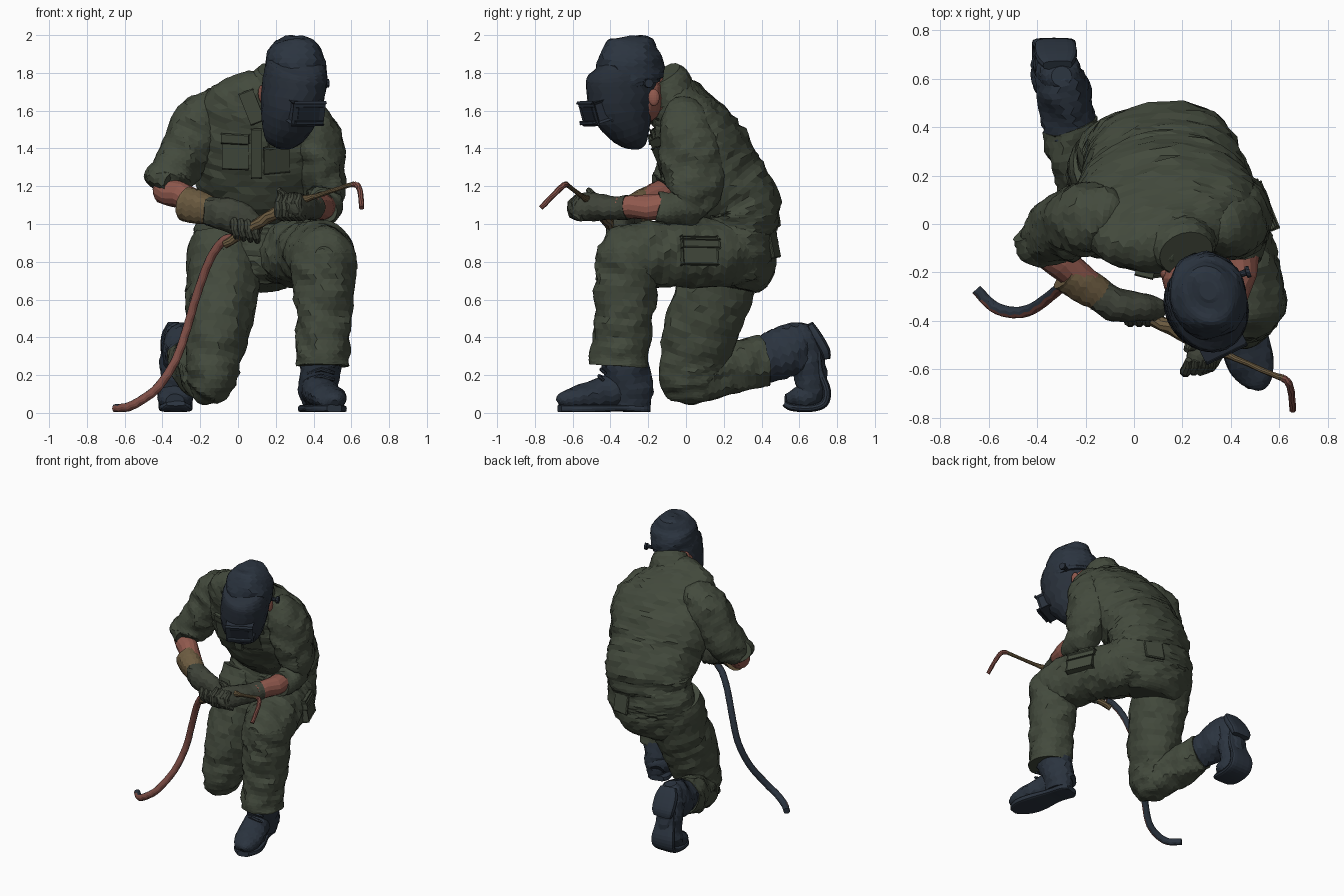
import bpy, bmesh, math
from mathutils import Vector, Matrix, noise
from mathutils.bvhtree import BVHTree


def material(name, rgb):
    m = bpy.data.materials.new(name)
    m.diffuse_color = (*rgb, 1)
    return m


CLOTH = material("olive cloth", (0.056, 0.068, 0.046))
GLOVE = material("dark glove green", (0.050, 0.057, 0.041))
NAVY = material("navy leather", (0.024, 0.034, 0.050))
MASKC = material("dark mask", (0.022, 0.030, 0.043))
GLASS = material("dark glass", (0.014, 0.020, 0.030))
SKIN = material("skin", (0.28, 0.100, 0.075))
TAN = material("tan leather", (0.15, 0.105, 0.052))
RED = material("red rubber", (0.21, 0.075, 0.060))

X, Y, Z = Vector((1, 0, 0)), Vector((0, 1, 0)), Vector((0, 0, 1))


def finish(name, bm, mats, rule=None):
    bmesh.ops.recalc_face_normals(bm, faces=bm.faces)
    bm.normal_update()
    if rule:
        for f in bm.faces:
            f.material_index = rule(f)
    me = bpy.data.meshes.new(name)
    bm.to_mesh(me)
    bm.free()
    for m in mats:
        me.materials.append(m)
    ob = bpy.data.objects.new(name, me)
    bpy.context.collection.objects.link(ob)
    return ob


def spline(pts, k, s):
    """Catmull-Rom through tuples of any length."""
    p = [pts[max(0, min(len(pts) - 1, k + d))] for d in (-1, 0, 1, 2)]
    return [0.5 * (2 * b + (c - a) * s + (2 * a - 5 * b + 4 * c - d) * s * s
                   + (3 * b - a - 3 * c + d) * s ** 3) for a, b, c, d in zip(*p)]


def loft(name, rings, mats, ref=X, n=18, sub=4, wrinkle=0.0, power=1.0, rule=None):
    """Tube through rings (x, y, z, half width along ref, half depth)."""
    rings = [r if len(r) == 5 else (*r, r[3]) for r in rings]
    samples = [spline(rings, k, i / sub) for k in range(len(rings) - 1) for i in range(sub)]
    samples.append(rings[-1])
    cs = [Vector(s[:3]) for s in samples]
    bm = bmesh.new()
    loops = []
    for i, s in enumerate(samples):
        t = (cs[min(i + 1, len(cs) - 1)] - cs[max(i - 1, 0)]).normalized()
        u = (ref - t * ref.dot(t)).normalized()
        v = t.cross(u)
        loop = []
        for j in range(n):
            a = 2 * math.pi * (j + 0.5 * (i % 2) * (power == 1)) / n
            c, d = math.cos(a), math.sin(a)
            c = math.copysign(abs(c) ** power, c)
            d = math.copysign(abs(d) ** power, d)
            loop.append(bm.verts.new(cs[i] + u * c * max(s[3], .004) + v * d * max(s[4], .004)))
        loops.append(loop)
    for l0, l1 in zip(loops, loops[1:]):
        for j in range(n):
            k = (j + 1) % n
            bm.faces.new((l0[j], l0[k], l1[k], l1[j]))
    bm.faces.new(loops[0])
    bm.faces.new(loops[-1])
    bmesh.ops.recalc_face_normals(bm, faces=bm.faces)
    bm.normal_update()
    if wrinkle:
        # cloth folds: sharp ridges plus broad lumps
        moves = []
        for w in bm.verts:
            p = w.co
            q = Vector((p.x * 6 + p.z * 4, p.y * 6 - p.z * 3, p.z * 8))
            ridge = 0.35 - abs(noise.noise(q)) * 2
            moves.append(w.normal * wrinkle * (ridge + 0.8 * noise.noise(p * 14)))
        for w, m in zip(bm.verts, moves):
            w.co += m
    for w in bm.verts:
        w.co.z = max(w.co.z, 0.004)
    return finish(name, bm, mats, rule)


def ball(name, c, r, mat):
    bm = bmesh.new()
    bmesh.ops.create_uvsphere(bm, u_segments=16, v_segments=10, radius=1)
    for v in bm.verts:
        v.co = Vector(c) + Vector(a * b for a, b in zip(v.co, r))
    return finish(name, bm, [mat])


def box(name, c, size, u, f, mat, bevel=0.01):
    """Box whose width runs along u and depth along f."""
    f = Vector(f).normalized()
    u = Vector(u)
    u = (u - f * u.dot(f)).normalized()
    rot = Matrix((u, f, u.cross(f))).transposed()
    bm = bmesh.new()
    bmesh.ops.create_cube(bm, size=1)
    for v in bm.verts:
        v.co = Vector(c) + rot @ Vector(a * b for a, b in zip(v.co, size))
    if bevel:
        bmesh.ops.bevel(bm, geom=bm.edges[:], offset=bevel, segments=1, affect='EDGES')
    return finish(name, bm, [mat])


def patch(name, ob, near, size, u, mat):
    """Pocket or flap laid on the nearest point of a garment."""
    me = ob.data
    tree = BVHTree.FromPolygons([v.co for v in me.vertices], [p.vertices[:] for p in me.polygons])
    hit = tree.find_nearest(Vector(near))
    box(name, hit[0], size, u, hit[1], mat, .006)


W = dict(n=28, sub=6, wrinkle=0.016)

# --- jacket and trousers ---
jacket = loft("jacket", [(.10, .28, .98, .31, .20), (.11, .285, 1.06, .325, .22), (.115, .27, 1.12, .32, .225),
                         (.12, .17, 1.25, .35, .245), (.125, .08, 1.42, .38, .235), (.14, -.005, 1.58, .35, .185),
                         (.17, -.06, 1.67, .27, .14), (.21, -.105, 1.74, .14, .10), (.23, -.12, 1.77, .08, .07)],
              [CLOTH], ref=Vector((1, .08, 0)), **W)
loft("collar", [(.18, -.065, 1.67, .17, .13), (.20, -.095, 1.75, .14, .12), (.215, -.12, 1.795, .115, .10)],
     [CLOTH], wrinkle=.008)
seat = loft("trouser_seat", [(.08, .26, .66, .18, .12), (.08, .27, .72, .27, .19), (.09, .27, .85, .34, .21),
                             (.10, .28, .96, .33, .205), (.11, .28, 1.06, .30, .19)], [CLOTH], **W)
thigh = loft("front_thigh", [(.22, .32, .85, .17, .16), (.26, .22, .85, .20, .185), (.33, .08, .845, .19, .185),
                             (.40, -.10, .845, .18, .18), (.445, -.28, .835, .175, .17),
                             (.455, -.40, .83, .14, .13), (.455, -.465, .83, .05, .05)], [CLOTH], **W)
loft("front_shin", [(.45, -.31, .93, .07, .07), (.45, -.31, .86, .165, .155), (.455, -.315, .70, .165, .165),
                    (.455, -.33, .50, .15, .16), (.45, -.35, .32, .14, .155), (.45, -.355, .25, .14, .155)],
     [CLOTH], **W)
loft("kneeling_thigh", [(-.07, .25, .92, .19, .18), (-.08, .18, .72, .20, .20), (-.10, .10, .50, .18, .20),
                        (-.13, .04, .30, .15, .18), (-.14, .02, .17, .13, .155), (-.14, .02, .08, .09, .11),
                        (-.14, .02, .05, .03, .04)], [CLOTH], **W)
loft("kneeling_shin", [(-.14, -.03, .19, .06, .07), (-.16, .06, .19, .125, .13), (-.19, .16, .21, .13, .135),
                       (-.23, .28, .25, .125, .14), (-.265, .41, .28, .115, .135)], [CLOTH], **W)

# --- pockets and lapel ---
patch("thigh_cargo_pocket", thigh, (.60, .10, .86), (.20, .03, .15), (-.3, 1, 0), CLOTH)
patch("thigh_pocket_flap", thigh, (.60, .10, .92), (.21, .045, .045), (-.3, 1, 0), CLOTH)
patch("seat_pocket", seat, (.28, .7, .90), (.14, .02, .14), X, CLOTH)
for side, x in (("right", -.07), ("left", .28)):
    patch(side + "_chest_pocket", jacket, (x, -.4, 1.29), (.13, .02, .14), X, CLOTH)
    patch(side + "_chest_flap", jacket, (x, -.4, 1.36), (.14, .035, .045), X, CLOTH)
patch("right_lapel", jacket, (.05, -.35, 1.60), (.07, .03, .17), (1, 0, .4), CLOTH)
patch("front_placket", jacket, (.12, -.45, 1.30), (.045, .02, .26), X, CLOTH)

# --- sleeves ---
loft("right_sleeve", [(-.04, .02, 1.61, .10), (-.12, .025, 1.585, .14), (-.20, .02, 1.525, .15),
                      (-.26, .0, 1.41, .135, .15), (-.32, -.03, 1.30, .125, .14), (-.36, -.06, 1.24, .11, .125),
                      (-.375, -.075, 1.19, .075, .09)], [CLOTH], **W)
loft("left_sleeve", [(.30, -.02, 1.59, .09), (.37, -.005, 1.545, .13), (.42, .01, 1.44, .135, .16),
                     (.44, .03, 1.32, .125, .165), (.45, .04, 1.20, .12, .155), (.45, .01, 1.11, .105, .12),
                     (.45, -.07, 1.08, .095, .09), (.45, -.15, 1.085, .08, .08)], [CLOTH], **W)
loft("right_rolled_cuff", [(-.42, -.02, 1.265, .075, .09), (-.385, -.07, 1.245, .09, .11),
                           (-.33, -.12, 1.22, .07, .09)], [CLOTH], ref=Z, wrinkle=.012)

# --- forearms and gloves ---
loft("right_forearm", [(-.435, -.05, 1.18, .04), (-.40, -.07, 1.18, .072), (-.30, -.16, 1.15, .07),
                       (-.18, -.25, 1.10, .055)], [SKIN], ref=Z, n=14, sub=2)
loft("left_forearm", [(.45, -.08, 1.09, .07), (.44, -.20, 1.09, .068), (.39, -.36, 1.09, .055)],
     [SKIN], n=14, sub=2)
loft("right_glove_gauntlet", [(-.28, -.20, 1.11, .095, .08), (-.21, -.25, 1.09, .088, .078),
                              (-.14, -.295, 1.07, .075, .07)], [TAN], ref=Z, wrinkle=.006)
loft("right_glove", [(-.155, -.29, 1.07, .08, .074), (-.06, -.335, 1.05, .09, .072), (.03, -.345, 1.01, .09, .062),
                     (.09, -.345, .98, .065, .05), (.12, -.345, .96, .02)], [GLOVE], ref=Z, wrinkle=.01)
loft("left_glove", [(.405, -.31, 1.09, .065), (.36, -.41, 1.085, .068), (.31, -.50, 1.09, .08, .075),
                    (.275, -.57, 1.09, .07, .07), (.255, -.62, 1.09, .02)], [GLOVE], wrinkle=.01)
for i in range(4):
    x = -.02 + .036 * i
    z = .006 * i
    loft("right_finger_%d" % (i + 1), [(x, -.36, 1.05 - z, .018), (x, -.40, 1.0 - z, .024),
                                       (x + .01, -.395, .95 - z, .022), (x + .015, -.36, .925 - z, .015)],
         [GLOVE], n=8, sub=2)
    x = .215 + .034 * i
    loft("left_finger_%d" % (i + 1), [(x + .03, -.55, 1.03, .018), (x, -.60 + z, 1.05, .024),
                                      (x, -.605 + z, 1.11, .023), (x + .01, -.56, 1.155, .014)],
         [GLOVE], n=8, sub=2)
loft("left_thumb", [(.27, -.50, 1.12, .03), (.235, -.50, 1.155, .025), (.215, -.52, 1.185, .012)], [GLOVE], n=8, sub=2)

# --- torch and hose ---
loft("torch_handle", [(-.07, -.33, .89, .022), (.05, -.385, .965, .026), (.16, -.43, 1.035, .032),
                      (.26, -.485, 1.09, .032), (.35, -.525, 1.13, .022), (.42, -.555, 1.15, .013),
                      (.57, -.62, 1.20, .012), (.615, -.635, 1.212, .014)], [TAN], ref=Z, n=10, sub=3)
loft("torch_tip", [(.60, -.63, 1.208, .014), (.632, -.648, 1.205, .016), (.648, -.69, 1.165, .015),
                   (.655, -.768, 1.085, .014)], [RED], ref=Z, n=8, sub=3)
loft("hose", [(-.03, -.33, .93, .02), (-.08, -.31, .91, .023), (-.15, -.275, .81, .023), (-.22, -.24, .62, .023),
              (-.27, -.235, .45, .023), (-.33, -.285, .28, .023), (-.42, -.35, .14, .024), (-.50, -.365, .075, .024),
              (-.58, -.34, .032, .024), (-.65, -.27, .024, .022)], [RED, NAVY], ref=Y, n=12, sub=4,
     rule=lambda f: 0 if f.normal.y < -.25 and f.normal.z < .75 else 1)

# --- boots ---
loft("front_boot_shaft", [(.445, -.34, .34, .11, .12), (.435, -.32, .24, .11, .125), (.425, -.30, .13, .10, .12),
                          (.42, -.30, .04, .08, .11)], [NAVY], sub=4, wrinkle=.012)
loft("front_boot_foot", [(.385, -.205, .08, .05, .05), (.395, -.24, .10, .08, .08), (.42, -.35, .12, .09, .10),
                         (.46, -.49, .095, .10, .08), (.49, -.59, .075, .092, .06), (.505, -.65, .06, .06, .045),
                         (.51, -.675, .05, .02, .02)], [NAVY], wrinkle=.01)
loft("front_boot_sole", [(.385, -.20, .022, .05, .02), (.395, -.24, .022, .08, .022), (.42, -.35, .026, .078, .018),
                         (.46, -.50, .022, .10, .022), (.49, -.60, .022, .09, .022), (.51, -.67, .024, .04, .02)],
     [NAVY], n=16, power=.5)
for i in range(4):
    y, z = -.45 + .012 * i, .185 + .035 * i
    loft("boot_lace_%d" % (i + 1), [(.37, y + .03, z - .01, .009), (.44, y - .01, z + .01, .011),
                                    (.51, y + .01, z - .01, .009)], [MASKC], ref=Z, n=6, sub=2)
loft("rear_boot_shaft", [(-.265, .36, .275, .10, .12), (-.275, .45, .295, .11, .13), (-.29, .54, .325, .11, .14),
                         (-.305, .62, .35, .10, .125), (-.31, .67, .36, .05, .07)], [NAVY], wrinkle=.014)
loft("rear_boot_foot", [(-.30, .61, .47, .04, .04), (-.305, .61, .42, .085, .075), (-.315, .635, .30, .095, .10),
                        (-.325, .66, .18, .09, .085), (-.33, .65, .10, .09, .075), (-.33, .58, .075, .09, .06),
                        (-.33, .525, .065, .05, .04)], [NAVY], wrinkle=.01)
loft("rear_boot_heel", [(-.315, .655, .47, .06, .02), (-.32, .69, .41, .085, .028), (-.325, .735, .33, .085, .028),
                        (-.325, .745, .285, .07, .02)], [NAVY], n=16, power=.6)
loft("rear_boot_sole", [(-.325, .70, .32, .075, .02), (-.325, .71, .22, .075, .02), (-.33, .745, .12, .09, .022),
                        (-.33, .73, .05, .09, .022), (-.33, .66, .025, .09, .02), (-.33, .56, .03, .085, .02),
                        (-.33, .52, .05, .05, .015)], [NAVY], n=16, power=.6)

# --- head, cap and welding mask ---
loft("neck", [(.19, -.06, 1.62, .10), (.23, -.15, 1.69, .09), (.26, -.22, 1.75, .085)], [SKIN], n=14, sub=2)
ball("head", (.25, -.225, 1.68), (.135, .11, .15), SKIN)
for s, c in (("right", (.125, -.20, 1.69)), ("left", (.385, -.17, 1.67))):
    ball(s + "_ear", c, (.018, .03, .045), SKIN)
yaw = Vector((.9, .4, 0)).normalized()
loft("cap", [(.30, -.285, 1.715, .15, .155), (.30, -.295, 1.76, .162, .172), (.303, -.295, 1.84, .166, .182),
             (.305, -.285, 1.915, .148, .162), (.305, -.275, 1.97, .10, .12), (.305, -.275, 1.997, .035, .04)],
     [NAVY], ref=yaw, wrinkle=.011, n=22)
loft("welding_mask", [(.32, -.38, 1.90, .08, .09), (.317, -.36, 1.865, .14, .165), (.31, -.345, 1.82, .16, .185),
                      (.30, -.337, 1.75, .166, .198),
                      (.28, -.335, 1.62, .158, .18), (.25, -.30, 1.50, .13, .118), (.225, -.265, 1.43, .085, .06),
                      (.215, -.255, 1.405, .03, .02)], [MASKC], ref=yaw, n=20, sub=3)
face = Vector((.42, -.86, -.28)).normalized()
mid = Vector((.357, -.482, 1.595))
box("mask_window_frame", mid, (.165, .08, .115), yaw, face, MASKC, .012)
box("mask_window_glass", mid + face * .04, (.125, .008, .07), yaw, face, GLASS, 0)
for s in (-1, 1):
    box("mask_window_rim_%s" % ("low" if s < 0 else "high"), mid + face * .043 + Z * s * .046,
        (.155, .02, .016), yaw, face, NAVY, .003)
loft("mask_pivot_knob", [(.42, -.215, 1.745, .014), (.46, -.20, 1.745, .014), (.462, -.20, 1.745, .026),
                         (.478, -.195, 1.745, .024)], [MASKC], ref=Z, n=10, sub=1)
